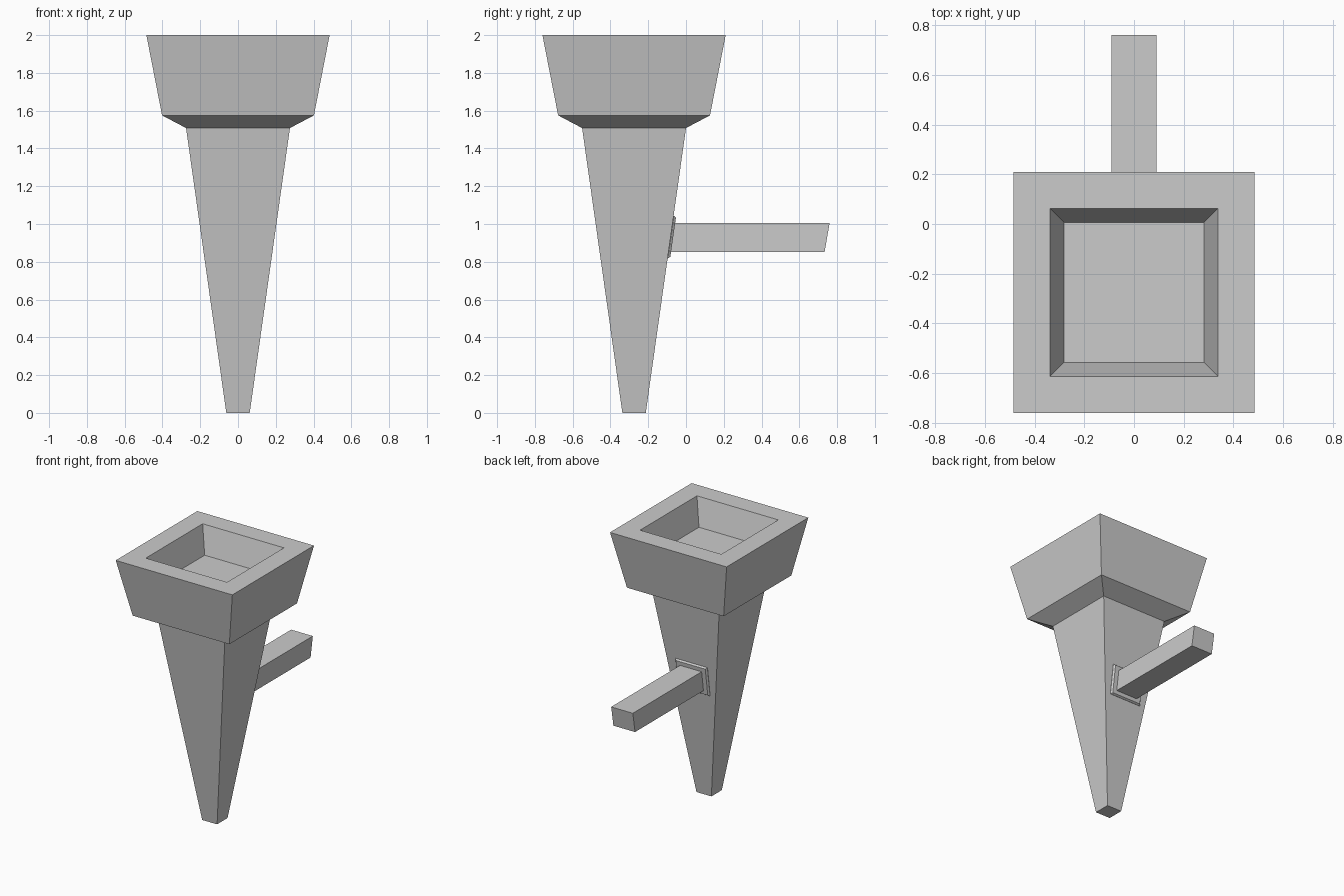
import bpy, bmesh
from mathutils import Vector

if "Cube" in bpy.data.objects:
    bpy.data.objects.remove(bpy.data.objects["Cube"])

CY = -0.275  # centre line of the shaft in y


def loft(name, rings):
    """Skin four-cornered rings one after another and cap both ends."""
    bm = bmesh.new()
    loops = [[bm.verts.new(p) for p in r] for r in rings]
    for a, b in zip(loops, loops[1:]):
        for i in range(4):
            j = (i + 1) % 4
            bm.faces.new((a[i], a[j], b[j], b[i]))
    bm.faces.new(loops[0])
    bm.faces.new(loops[-1])
    bmesh.ops.recalc_face_normals(bm, faces=bm.faces)
    mesh = bpy.data.meshes.new(name)
    bm.to_mesh(mesh)
    bm.free()
    obj = bpy.data.objects.new(name, mesh)
    bpy.context.collection.objects.link(obj)
    return obj


def square(h, z):
    return [Vector((sx * h, CY + sy * h, z))
            for sx, sy in ((-1, -1), (1, -1), (1, 1), (-1, 1))]


def upright(h, low, high):
    """Ring across x between a low and a high (y, z) point."""
    return [Vector((-h, *low)), Vector((h, *low)),
            Vector((h, *high)), Vector((-h, *high))]


# Tapered shaft, flared collar and hollow cup
loft("torch_body", [square(h, z) for h, z in (
    (0.062, 0), (0.275, 1.508), (0.402, 1.575), (0.485, 2.0),
    (0.338, 2.0), (0.282, 1.8))])

# Thin mounting plate lying on the sloped back of the shaft
loft("mounting_plate", [
    upright(0.133, (-0.105, 0.82), (-0.073, 1.045)),
    upright(0.133, (-0.096, 0.818), (-0.064, 1.043)),
    upright(0.123, (-0.083, 0.826), (-0.053, 1.034))])

# Bracket bar with ends slanted like the shaft
loft("bracket_bar", [
    upright(0.09, (-0.085, 0.853), (-0.063, 1.004)),
    upright(0.09, (0.734, 0.853), (0.76, 1.004))])
